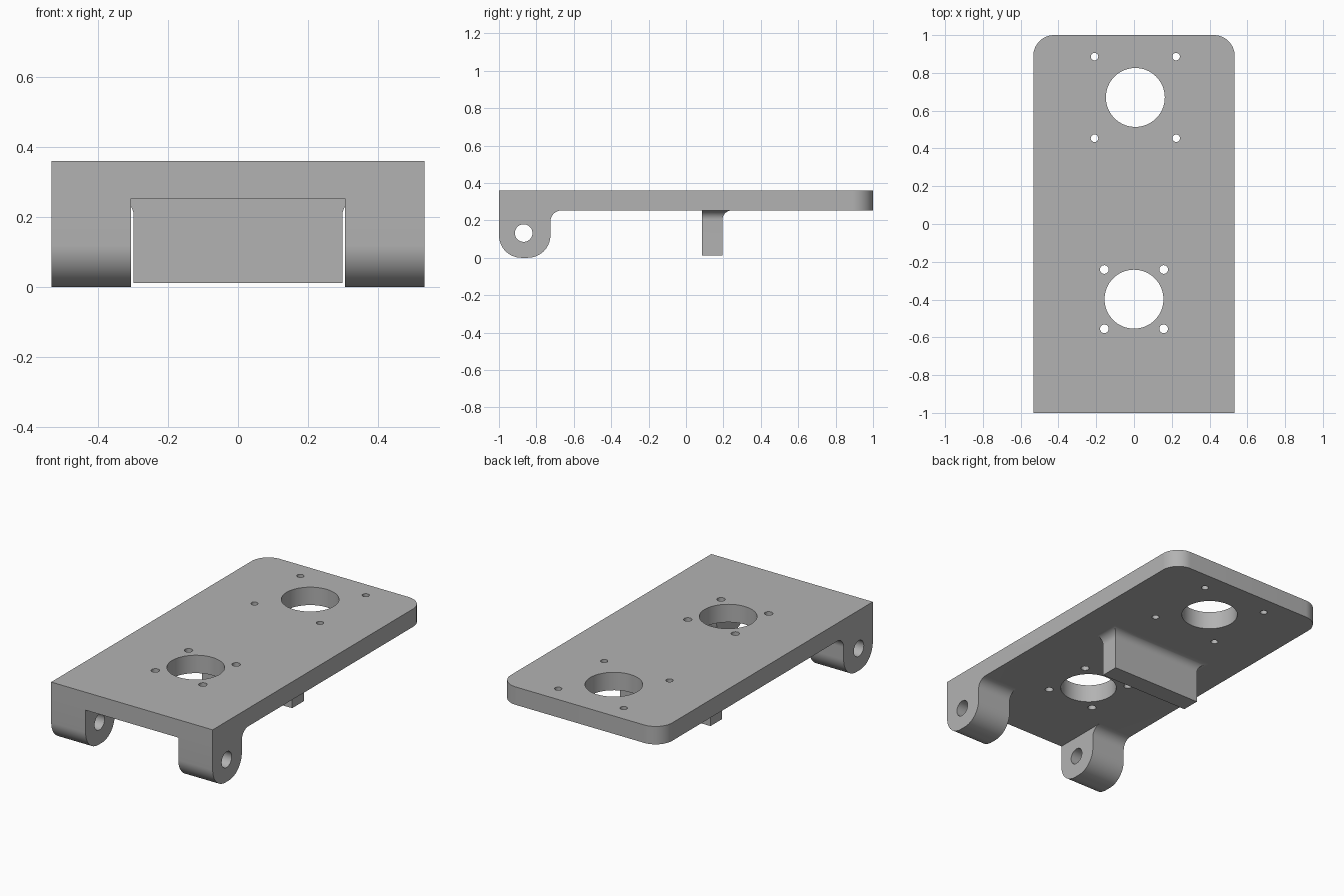
import bpy, bmesh
from math import sin, cos, pi, radians
from mathutils import Matrix, Vector

cube = bpy.data.objects.get("Cube")
if cube:
    bpy.data.objects.remove(cube, do_unlink=True)

grey = bpy.data.materials.new("plain_grey")
grey.use_nodes = True
grey.diffuse_color = (0.45, 0.45, 0.45, 1)
grey.node_tree.nodes["Principled BSDF"].inputs["Base Color"].default_value = (0.45, 0.45, 0.45, 1)

HALF_W, TOP, UNDER = 0.533, 0.36, 0.253


def arc(cx, cy, r, start, end, n=16):
    """Points along an arc, angles in degrees."""
    angles = [radians(start + (end - start) * i / n) for i in range(n + 1)]
    return [(cx + r * cos(a), cy + r * sin(a)) for a in angles]


def finish(name, bm):
    bmesh.ops.recalc_face_normals(bm, faces=bm.faces[:])
    mesh = bpy.data.meshes.new(name)
    bm.to_mesh(mesh)
    bm.free()
    mesh.materials.append(grey)
    ob = bpy.data.objects.new(name, mesh)
    bpy.context.collection.objects.link(ob)
    return ob


def prism(name, outline, low, high, along_x=False):
    """Extrude an outline upwards, or a (y, z) outline along x."""
    def place(a, b, h):
        return (h, a, b) if along_x else (a, b, h)
    bm = bmesh.new()
    face = bm.faces.new([bm.verts.new(place(a, b, low)) for a, b in outline])
    moved = bmesh.ops.extrude_face_region(bm, geom=[face])["geom"]
    bmesh.ops.translate(bm, vec=Vector(place(0, 0, high - low)),
                        verts=[v for v in moved if isinstance(v, bmesh.types.BMVert)])
    return finish(name, bm)


def combine(target, tool, operation):
    mod = target.modifiers.new(operation.title(), "BOOLEAN")
    mod.operation, mod.solver, mod.object = operation, "EXACT", tool
    bpy.context.view_layer.objects.active = target
    bpy.ops.object.modifier_apply(modifier=mod.name)
    bpy.data.objects.remove(tool, do_unlink=True)


def drill(target, a, b, r, low, high, along_x=False, n=32):
    hole = arc(a, b, r, 0, 360, n)[:-1]
    combine(target, prism("drill", hole, low, high, along_x), "DIFFERENCE")


# Plate with rounded back corners
R = 0.11
plate = prism("mounting_plate",
              [(-HALF_W, -1), (HALF_W, -1)]
              + arc(HALF_W - R, 1 - R, R, 0, 90)
              + arc(R - HALF_W, 1 - R, R, 90, 180), UNDER, TOP)

# Hinge lugs with rounded feet and a fillet into the plate
BACK, FOOT, FILLET = -0.725, 0.12, 0.06
lug_outline = ([(-1, 0.31)]
               + arc(-1 + FOOT, FOOT, FOOT, 180, 270)
               + arc(BACK - FOOT, FOOT, FOOT, 270, 360)
               + arc(BACK + FILLET, UNDER - FILLET, FILLET, 180, 90)
               + [(BACK + FILLET, 0.31)])
for low, high in ((-HALF_W, -0.306), (0.306, HALF_W)):
    combine(plate, prism("hinge_lug", lug_outline, low, high, True), "UNION")

# Cross tab, flared into the plate on its sides and back
bm = bmesh.new()
FLARE = 0.05
levels = [(0, 0.012)]
levels += [(FLARE + a, z) for a, z in arc(0, UNDER - FLARE, FLARE, 180, 90)]
levels = [(o, z) for o, z in levels] + [(FLARE, 0.31)]
rings = []
for o, z in levels:
    w, back = 0.298 + o, 0.195 + o
    rings.append([bm.verts.new((x, y, z)) for x, y in
                  ((-w, 0.085), (w, 0.085), (w, back), (-w, back))])
for lower, upper in zip(rings, rings[1:]):
    for i in range(4):
        j = (i + 1) % 4
        bm.faces.new((lower[i], lower[j], upper[j], upper[i]))
bm.faces.new(rings[0])
bm.faces.new(rings[-1])
combine(plate, finish("cross_tab", bm), "UNION")

# Large openings with four screw holes around each, then the hinge pin bore
for cx, cy, spread, r in ((0.007, 0.67, 0.216, 0.02), (0, -0.398, 0.157, 0.023)):
    drill(plate, cx, cy, 0.156, 0.2, 0.5, n=64)
    for sx in (-1, 1):
        for sy in (-1, 1):
            drill(plate, cx + sx * spread, cy + sy * spread, r, 0.2, 0.5, n=24)
drill(plate, -0.868, 0.132, 0.047, -1, 1, True)

# Smooth curved walls, crisp edges
bpy.ops.object.select_all(action="DESELECT")
plate.select_set(True)
bpy.context.view_layer.objects.active = plate
bpy.ops.object.shade_smooth_by_angle(angle=radians(30))
